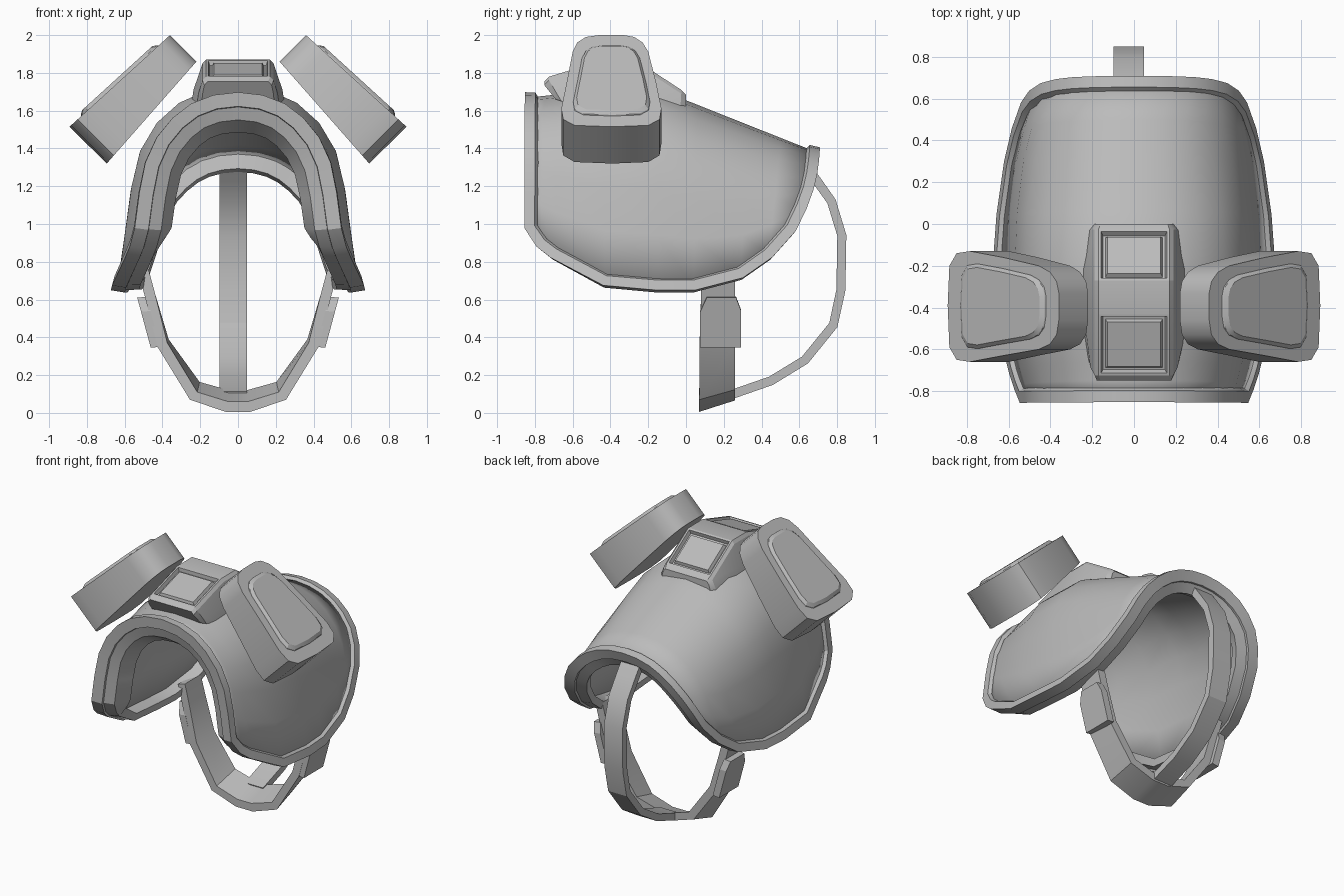
import bpy, bmesh, math
from mathutils import Vector

if "Cube" in bpy.data.objects:
    bpy.data.objects.remove(bpy.data.objects["Cube"])

grey = bpy.data.materials.new("warm_grey")
grey.diffuse_color = (0.5, 0.5, 0.5, 1)
grey.use_nodes = True
grey.node_tree.nodes["Principled BSDF"].inputs["Base Color"].default_value = grey.diffuse_color


def interp(table, v):
    """Piecewise linear lookup."""
    if v <= table[0][0]:
        return table[0][1]
    for (a, fa), (b, fb) in zip(table, table[1:]):
        if v <= b:
            return fa + (fb - fa) * (v - a) / (b - a)
    return table[-1][1]


def finish(name, bm, angle=30):
    bmesh.ops.recalc_face_normals(bm, faces=bm.faces)
    me = bpy.data.meshes.new(name)
    bm.to_mesh(me)
    bm.free()
    ob = bpy.data.objects.new(name, me)
    me.materials.append(grey)
    bpy.context.collection.objects.link(ob)
    bpy.ops.object.select_all(action='DESELECT')
    ob.select_set(True)
    bpy.context.view_layer.objects.active = ob
    bpy.ops.object.shade_smooth_by_angle(angle=math.radians(angle))
    return ob


def loft(bm, rings, closed=False, caps=True):
    """Skin a list of closed rings of points."""
    vs = [[bm.verts.new(p) for p in r] for r in rings]
    n = len(vs[0])
    pairs = list(zip(vs, vs[1:])) + ([(vs[-1], vs[0])] if closed else [])
    for a, b in pairs:
        for i in range(n):
            j = (i + 1) % n
            bm.faces.new((a[i], a[j], b[j], b[i]))
    if caps and not closed:
        bm.faces.new(vs[0])
        bm.faces.new(vs[-1])
    return vs


# ---- Arched shell surface ----
RIDGE = [(-.83, 1.67), (-.64, 1.69), (-.35, 1.74), (-.2, 1.735), (0, 1.655), (.68, 1.385)]
HALF = [(0, 0), (.1, .12), (.22, .25), (.35, .365), (.48, .465), (.6, .53), (.74, .57), (.97, .62), (1.05, .65)]
WIDTH = [(-.83, .885), (-.6, .97), (-.4, 1), (.1, 1), (.35, .97), (.6, .92)]
BOTTOM = [(-.83, .98), (-.77, .89), (-.70, .835), (-.43, .69), (-.15, .665), (.04, .665), (.29, .73), (.44, .835), (.56, .97)]
TOP = [-.83, -.75, -.66, -.43, -.15, .06, .33, .5, .68]
N, M = 7, len(TOP)


def shell_point(i, k):
    t = (k / N) ** 2
    yb, zb = BOTTOM[i]
    zt = interp(RIDGE, TOP[i])
    y = TOP[i] + (yb - TOP[i]) * t
    if i == M - 1:
        y += .03 * math.sin(math.pi * t)
    z = zt + (zb - zt) * t
    d = max(interp(RIDGE, y) - z, 0)
    x = interp(HALF, math.sqrt(d)) * interp(WIDTH, y)
    return Vector((math.copysign(x, k) if k else 0, y, z))


bm = bmesh.new()
grid = [[bm.verts.new(shell_point(i, k)) for k in range(-N, N + 1)] for i in range(M)]
for a, b in zip(grid, grid[1:]):
    for k in range(2 * N):
        bm.faces.new((a[k], a[k + 1], b[k + 1], b[k]))
bm.normal_update()
sign = 1 if grid[2][N].normal.z > 0 else -1
edge = grid[0] + [r[-1] for r in grid[1:]] + grid[-1][-2::-1] + [r[0] for r in grid[-2:0:-1]]
border = [(v.co.copy(), v.normal * sign) for v in edge]
shell = finish("shell", bm, 40)
if shell.data.polygons[N].normal.z < 0:
    shell.data.flip_normals()
mod = shell.modifiers.new("thickness", 'SOLIDIFY')
mod.thickness, mod.offset = .04, -1

# ---- Thick rim following the shell border, deeper along the front ----
SECTION = [(.03, .02), (-.045, .022), (-.05, .008), (-.12, -.005), (-.12, -.055), (-.03, -.06), (.022, -.035)]
DEEPER = [(-.83, .075), (-.76, .05), (-.69, .02), (-.4, 0)]
rings = []
for i, (p, n) in enumerate(border):
    tan = (border[(i + 1) % len(border)][0] - border[i - 1][0]).normalized()
    out = tan.cross(n).normalized()
    if out.dot(p - Vector((0, -.1, 1.3))) < 0:
        out = -out
    e = interp(DEEPER, p.y)
    sec = list(SECTION)
    sec[4] = (-.12 - e, -.055 - e * .5)
    rings.append([p + n * a + out * b for a, b in sec])
bm = bmesh.new()
loft(bm, rings, closed=True)
finish("rim", bm, 25)

# ---- Chin strap: flat band, back edge lifted near the bottom ----
half = [(.50, .75), (.465, .62), (.40, .36), (.235, .09), (.06, .033)]
path = half + [(-x, z) for x, z in half[::-1]]
rings = []
for i, (x, z) in enumerate(path):
    a, b = path[max(i - 1, 0)], path[min(i + 1, len(path) - 1)]
    n = Vector((b[1] - a[1], 0, a[0] - b[0])).normalized() * .028
    lift = .065 * max(0, 1 - z / .5)
    f = Vector((x, .07 + .03 * max(0, z - .3), z))
    r = Vector((x * (1 - lift), .26, z + lift))
    rings.append([f + n, r + n, r - n, f - n])
bm = bmesh.new()
loft(bm, rings)
finish("chin_strap", bm, 20)

# ---- Rear strap ----
path = [(.64, 1.30), (.685, 1.24), (.77, 1.12), (.825, .94), (.82, .65), (.78, .465), (.63, .28), (.45, .17), (.22, .09)]
rings = []
for i, (y, z) in enumerate(path):
    a, b = path[max(i - 1, 0)], path[min(i + 1, len(path) - 1)]
    n = Vector((0, b[1] - a[1], a[0] - b[0])).normalized() * .024
    c = Vector((-.025, y, z))
    w = Vector((.072, 0, 0))
    rings.append([c + n + w, c + n - w, c - n - w, c - n + w])
bm = bmesh.new()
loft(bm, rings)
finish("rear_strap", bm, 20)

# ---- Strap buckles ----
for side, label in ((1, "right"), (-1, "left")):
    outline = [(.075, .35), (.075, .54), (.11, .615), (.265, .615), (.29, .55), (.29, .35)]
    rings = []
    for off in (0, .05):
        rings.append([(side * (.412 + (z - .35) * .27 + off), y, z - off * .1) for y, z in outline])
    bm = bmesh.new()
    loft(bm, rings)
    finish("buckle_" + label, bm, 20)

# ---- Side pods with raised cover plates ----
POD = [(-.46, 0), (-.33, 0), (-.275, .02), (-.23, .08), (-.2, .18), (-.16, .5), (-.13, .80), (-.14, .92), (-.2, .985),
       (-.39, 1), (-.59, .985), (-.65, .92), (-.66, .80), (-.63, .5), (-.60, .18), (-.575, .08), (-.53, .02)]
OUT = Vector((.67, 0, .74))


def pod_ring(side, top, bottom, scale=1.0, lift=0.0):
    ring = []
    for y, s in POD:
        y, s = -.39 + (y + .39) * scale, .5 + (s - .5) * scale
        p = Vector((top[0] + (bottom[0] - top[0]) * s, y, top[1] + (bottom[1] - top[1]) * s)) + OUT * lift
        ring.append((p.x * side, p.y, p.z))
    return ring


for side, label in ((1, "right"), (-1, "left")):
    inner, outer = ((.22, 1.86), (.695, 1.32)), ((.36, 2.0), (.892, 1.515))
    bm = bmesh.new()
    loft(bm, [pod_ring(side, *inner), pod_ring(side, *outer)])
    finish("pod_" + label, bm, 35)
    bm = bmesh.new()
    loft(bm, [pod_ring(side, *outer, .78, -.01), pod_ring(side, *outer, .76, .006), pod_ring(side, *outer, .70, .02)])
    finish("pod_cover_" + label, bm, 25)

# ---- Top housing with two framed, recessed panels ----
# each station: y, z, top half width, base half width, base y, base z
stations = [(-.75, 1.755, .16, .19, -.69, 1.66), (-.725, 1.78, .17, .215, -.66, 1.65), (-.43, 1.87, .17, .25, -.50, 1.62),
            (-.27, 1.87, .17, .25, -.2, 1.61), (-.025, 1.71, .17, .215, -.03, 1.61), (0, 1.685, .16, .19, 0, 1.61)]
rings = []
for y, z, wt, wb, yb, zb in stations:
    mid = (z - .02) * .4 + zb * .6
    prof = [(wt, y, z), (wt + .018, y, z - .02), (wt * .25 + wb * .75 + .005, y * .4 + yb * .6, mid), (wb, yb, zb)]
    rings.append(prof + [(-a, b, c) for a, b, c in prof[::-1]])
bm = bmesh.new()
vs = loft(bm, rings)
bmesh.ops.recalc_face_normals(bm, faces=bm.faces)
for i in (1, 3):
    want = {vs[i][0], vs[i][-1], vs[i + 1][0], vs[i + 1][-1]}
    panel = [f for f in bm.faces if set(f.verts) == want]
    for thick, depth in ((.018, 0), (.012, -.025), (.016, 0), (.014, .02)):
        bmesh.ops.inset_individual(bm, faces=panel, thickness=thick, depth=depth)
finish("top_housing", bm, 20)
